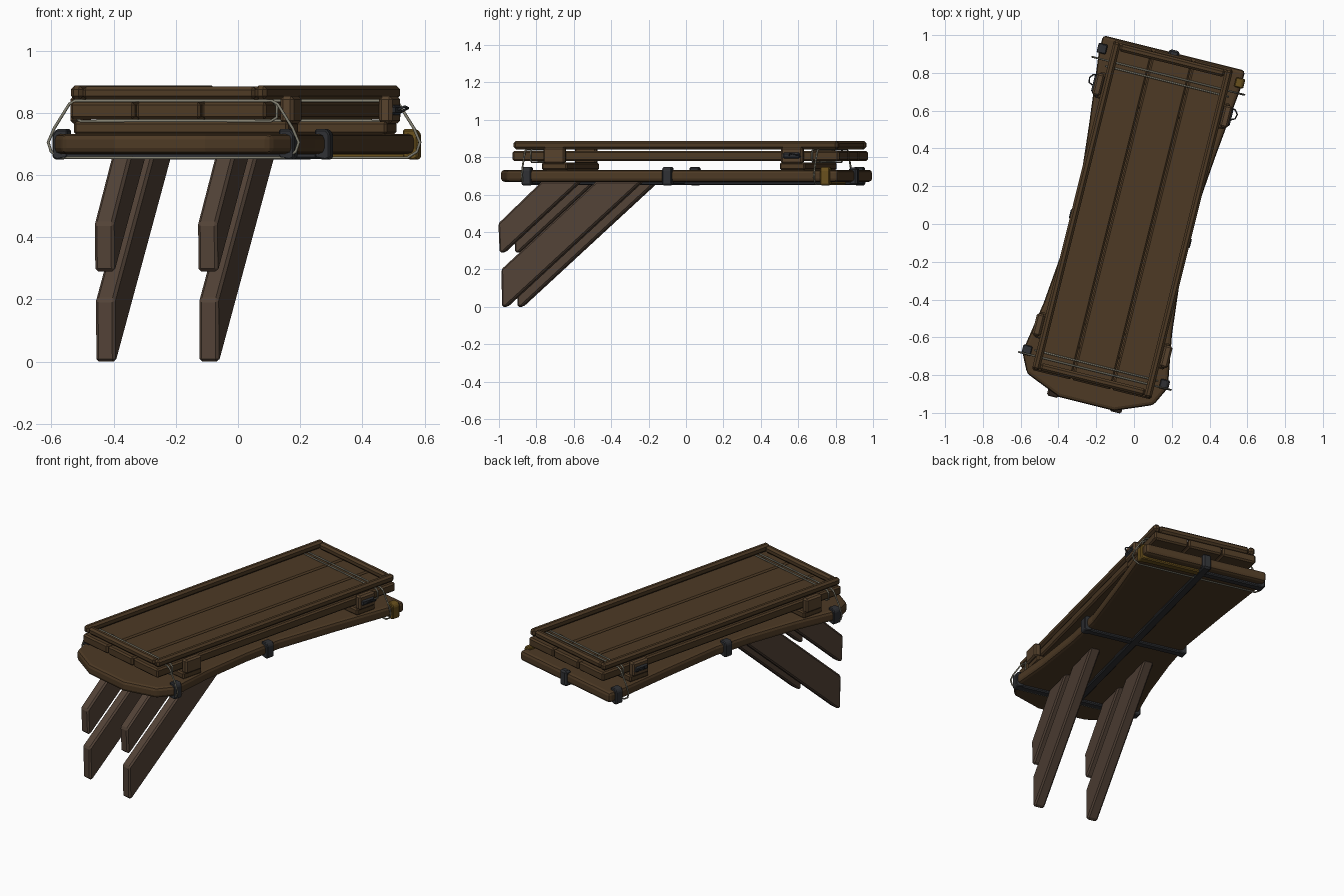
import bpy, bmesh
from math import radians, pi
from mathutils import Matrix, Vector

if "Cube" in bpy.data.objects:
    bpy.data.objects.remove(bpy.data.objects["Cube"])

# whole model is turned about z; parts are laid out in its own straight frame
FRAME = Matrix.Rotation(radians(-14), 4, 'Z') @ Matrix.Translation((-0.013, 0, 0))


def material(name, rgb):
    m = bpy.data.materials.new(name)
    m.diffuse_color = (*rgb, 1)
    m.use_nodes = True
    m.node_tree.nodes["Principled BSDF"].inputs["Base Color"].default_value = m.diffuse_color
    return m


WOOD = material("dark_wood", (0.075, 0.042, 0.018))
LEG = material("leg_wood", (0.085, 0.055, 0.038))
BLOCK = material("block_wood", (0.095, 0.055, 0.026))
METAL = material("dark_metal", (0.028, 0.03, 0.034))
GOLD = material("brass", (0.14, 0.08, 0.012))
ROPE = material("rope", (0.22, 0.21, 0.16))


def finish(name, bm, mat, bevel=0.0, segments=1):
    bmesh.ops.recalc_face_normals(bm, faces=bm.faces)
    me = bpy.data.meshes.new(name)
    bm.to_mesh(me)
    bm.free()
    me.materials.append(mat)
    ob = bpy.data.objects.new(name, me)
    bpy.context.collection.objects.link(ob)
    ob.matrix_world = FRAME
    if bevel:
        mod = ob.modifiers.new("bevel", 'BEVEL')
        mod.width = bevel
        mod.segments = segments
        mod.limit_method = 'ANGLE'
    return ob


def box(name, x, y, z, mat, bevel=0.008):
    bm = bmesh.new()
    size = [b - a for a, b in (x, y, z)]
    mid = [(a + b) / 2 for a, b in (x, y, z)]
    bmesh.ops.create_cube(bm, size=1, matrix=Matrix.Translation(mid) @ Matrix.Diagonal((*size, 1)))
    return finish(name, bm, mat, bevel)


def prism(name, pts, offset, mat, bevel, segments=1):
    bm = bmesh.new()
    face = bm.faces.new([bm.verts.new(p) for p in pts])
    new = bmesh.ops.extrude_face_region(bm, geom=[face])["geom"]
    bmesh.ops.translate(bm, vec=Vector(offset), verts=[v for v in new if isinstance(v, bmesh.types.BMVert)])
    return finish(name, bm, mat, bevel, segments)


def rope(name, pts, radius=0.005, mat=ROPE, closed=True):
    cu = bpy.data.curves.new(name, 'CURVE')
    cu.dimensions = '3D'
    cu.bevel_depth = radius
    cu.bevel_resolution = 1
    sp = cu.splines.new('POLY')
    sp.points.add(len(pts) - 1)
    for p, co in zip(sp.points, pts):
        p.co = (*co, 1)
    sp.use_cyclic_u = closed
    cu.materials.append(mat)
    ob = bpy.data.objects.new(name, cu)
    bpy.context.collection.objects.link(ob)
    ob.matrix_world = FRAME


# waisted base board with rounded nose
half = [(0.388, 0.93), (0.388, 0.84), (0.345, 0.45), (0.308, 0.05), (0.318, -0.2), (0.35, -0.52),
        (0.397, -0.8), (0.345, -0.905), (0.15, -0.985)]
outline = half + [(-x, y) for x, y in reversed(half)]
prism("base_board", [(x, y, 0.668) for x, y in outline], (0, 0, 0.064), WOOD, 0.018, 2)

# cross spacers and side blocks
for end, y in (("front", -0.64), ("back", 0.67)):
    box(f"{end}_spacer", (-0.355, 0.355), (y - 0.07, y + 0.07), (0.73, 0.772), WOOD)
    for side, s in (("left", -1), ("right", 1)):
        x = s * 0.348
        box(f"{end}_{side}_block", (x - 0.022, x + 0.022), (y - 0.06, y + 0.06), (0.765, 0.853), BLOCK, 0.01)
        if end == "back":
            box(f"{side}_block_band", (x - 0.03, x + 0.03), (y - 0.048, y + 0.048), (0.792, 0.825), METAL, 0.008)
            rope(f"{side}_block_ring", [(x + s * 0.03, y - 0.01, 0.81), (x + s * 0.05, y, 0.82),
                                        (x + s * 0.055, y + 0.025, 0.815), (x + s * 0.04, y + 0.045, 0.81),
                                        (x + s * 0.02, y + 0.05, 0.80)], 0.004, METAL, False)

# three deck planks
for i in (-1, 0, 1):
    x = i * 0.218
    box(f"deck_plank_{i + 2}", (x - 0.1065, x + 0.1065), (-0.88, 0.92), (0.779, 0.834), WOOD, 0.009)

# raised rim rails
for side, s in (("left", -1), ("right", 1)):
    box(f"{side}_rail", sorted((s * 0.285, s * 0.325)), (-0.875, 0.912), (0.842, 0.887), WOOD, 0.012)
for end, a, b in (("front", -0.872, -0.832), ("back", 0.869, 0.909)):
    box(f"{end}_rail", (-0.287, 0.287), (a, b), (0.842, 0.885), WOOD, 0.012)

# underside straps
box("long_strap", (-0.025, 0.025), (-0.8, 0.94), (0.65, 0.67), METAL, 0.006)
box("front_strap", (-0.385, 0.385), (-0.808, -0.762), (0.652, 0.672), METAL, 0.006)
box("middle_strap", (-0.31, 0.31), (-0.05, -0.005), (0.652, 0.672), METAL, 0.006)
box("back_left_strap", (-0.385, 0.0), (0.837, 0.883), (0.652, 0.672), METAL, 0.006)
box("back_right_strap", (0.0, 0.385), (0.837, 0.883), (0.652, 0.672), GOLD, 0.006)


# clips wrapping the board edge
def clip(name, x, y, width, mat):
    s = 1 if x > 0 else -1
    prof = [(0.015, 0.655), (0.015, 0.73), (0.003, 0.747), (-0.035, 0.747), (-0.035, 0.655), (0.0, 0.648)]
    prism(name, [(x + s * a, y - width / 2, z) for a, z in prof], (0, width, 0), mat, 0.005)


for end, x, y in (("front", 0.385, -0.785), ("middle", 0.315, -0.028), ("back", 0.385, 0.86)):
    clip(f"{end}_left_clip", -x, y, 0.052, METAL)
    clip(f"{end}_right_clip", x, y, 0.052, GOLD if end == "back" else METAL)
box("back_centre_clip", (-0.028, 0.028), (0.9, 0.945), (0.65, 0.745), METAL, 0.01)

# rope lashings: one round deck and base, one round deck only
for end, s in (("front", -1), ("back", 1)):
    y = s * 0.805
    right = [(0.325, 0.839), (0.345, 0.828), (0.395, 0.75), (0.415, 0.705), (0.405, 0.675), (0.375, 0.656), (0.1, 0.655)]
    loop = right + [(-a, z) for a, z in reversed(right)]
    rope(f"{end}_outer_lashing", [(a, y, z) for a, z in loop])
    deck = [(0.32, 0.839), (0.335, 0.825), (0.335, 0.785), (0.315, 0.773), (0.12, 0.774)]
    loop = deck + [(-a, z) for a, z in reversed(deck)]
    rope(f"{end}_deck_lashing", [(a, y - s * 0.03, z) for a, z in loop])

# slanted support legs, lower and upper pair
lower = [(-0.972, 0.0), (-0.975, 0.2), (-0.45, 0.672), (-0.2, 0.672), (-0.95, 0.0)]
upper = [(-0.985, 0.29), (-0.992, 0.445), (-0.75, 0.672), (-0.54, 0.672), (-0.965, 0.29)]
for side, x in (("left", -0.184), ("right", 0.158)):
    for level, prof in (("lower", lower), ("upper", upper)):
        prism(f"{level}_{side}_leg", [(x - 0.032, y, z) for y, z in prof], (0.064, 0, 0), LEG, 0.009)
